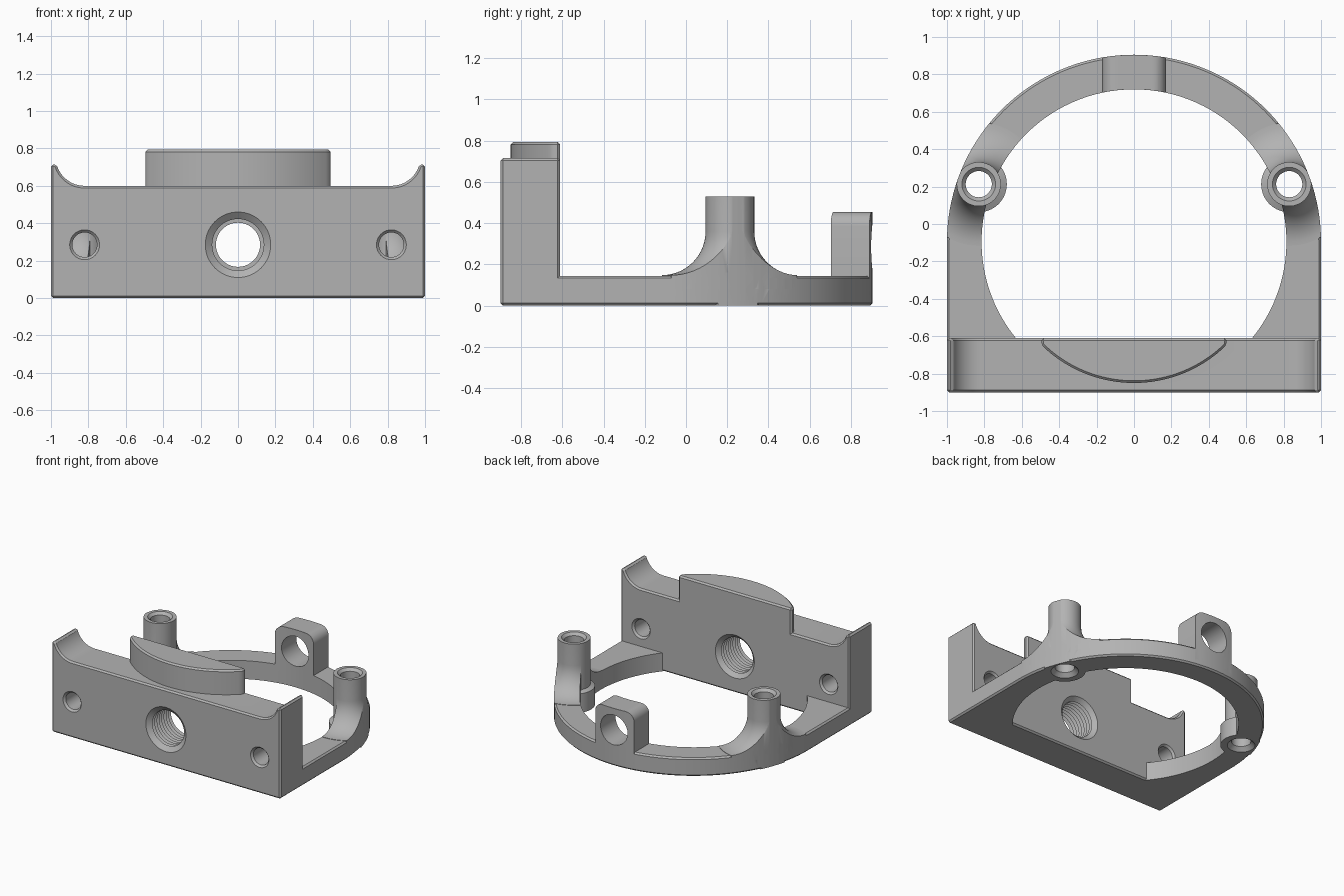
import bpy
import bmesh
from math import cos, sin, pi, radians
from mathutils import Matrix, Vector

cube = bpy.data.objects.get("Cube")
if cube:
    bpy.data.objects.remove(cube, do_unlink=True)

grey = bpy.data.materials.new("plain grey")
grey.use_nodes = True
COLOUR = (0.45, 0.45, 0.45, 1)
grey.diffuse_color = COLOUR
grey.node_tree.nodes["Principled BSDF"].inputs["Base Color"].default_value = COLOUR

RING_Y = -0.095     # centre of the ring
OUTER, INNER = 1.0, 0.815
BACK, FRONT = -0.61, -0.9
PLATE = 0.145
HOLE_Z = 0.285


def make(name, bm):
    bmesh.ops.recalc_face_normals(bm, faces=bm.faces)
    mesh = bpy.data.meshes.new(name)
    bm.to_mesh(mesh)
    bm.free()
    mesh.materials.append(grey)
    obj = bpy.data.objects.new(name, mesh)
    bpy.context.collection.objects.link(obj)
    return obj


def apply(obj, mod):
    bpy.context.view_layer.objects.active = obj
    bpy.ops.object.modifier_apply(modifier=mod.name)


def bevel(obj, width=0.012):
    mod = obj.modifiers.new("bevel", 'BEVEL')
    mod.width, mod.segments = width, 1
    mod.limit_method, mod.angle_limit = 'ANGLE', radians(35)
    apply(obj, mod)
    return obj


def boolean(obj, other, operation, keep=False):
    mod = obj.modifiers.new("boolean", 'BOOLEAN')
    mod.operation, mod.solver, mod.object = operation, 'EXACT', other
    apply(obj, mod)
    if not keep:
        bpy.data.objects.remove(other, do_unlink=True)


def arc(cx, cy, r, start, end, n):
    steps = [radians(start + (end - start) * i / n) for i in range(n + 1)]
    return [(cx + r * cos(a), cy + r * sin(a)) for a in steps]


def prism(name, outline, low, high, upright=False):
    """Extrude an outline along z, or along y when upright."""
    bm = bmesh.new()
    place = (lambda p: (p[0], low, p[1])) if upright else (lambda p: (p[0], p[1], low))
    face = bm.faces.new([bm.verts.new(place(p)) for p in outline])
    side = bmesh.ops.extrude_face_region(bm, geom=[face])
    step = Vector((0, high - low, 0)) if upright else Vector((0, 0, high - low))
    bmesh.ops.translate(bm, vec=step, verts=[v for v in side["geom"] if isinstance(v, bmesh.types.BMVert)])
    return make(name, bm)


def lathe(name, profile, matrix, n=64):
    """Spin (radius, height) points about z, closing both ends on the axis."""
    points = [(0, profile[0][1])] + profile + [(0, profile[-1][1])]
    bm = bmesh.new()
    verts = [bm.verts.new((r, 0, z)) for r, z in points]
    edges = [bm.edges.new(pair) for pair in zip(verts, verts[1:])]
    bmesh.ops.spin(bm, geom=verts + edges, cent=(0, 0, 0), axis=(0, 0, 1), angle=2 * pi, steps=n)
    bmesh.ops.remove_doubles(bm, verts=bm.verts, dist=0.0001)
    bm.transform(matrix)
    return make(name, bm)


def along_y(x, z):
    return Matrix.Translation((x, 0, z)) @ Matrix.Rotation(radians(-90), 4, 'X')


# Outline of the base and the tall clipping volumes made from it
outline = [(-OUTER, FRONT), (OUTER, FRONT)] + arc(0, RING_Y, OUTER, 0, 180, 72)
outer_clip = prism("outer_clip", outline, -0.2, 1)
ring_clip = prism("ring_clip", outline, -0.2, 1)
opening = [(INNER, -0.5), (INNER, 1.5)]
boolean(ring_clip, lathe("opening", opening, Matrix.Translation((0, RING_Y, 0)), 120), 'DIFFERENCE')

# Base ring
frame = bevel(prism("bracket_frame", outline, 0, PLATE))
boolean(frame, lathe("opening", opening, Matrix.Translation((0, RING_Y, 0)), 120), 'DIFFERENCE')

# Front wall with raised, scooped corners
right_scoop = arc(0.82, 0.755, 0.155, -90, -15, 12)
profile = [(-1, 0), (1, 0), (1, 0.715)] + right_scoop[::-1]
profile += [(-x, z) for x, z in right_scoop] + [(-1, 0.715)]
wall = bevel(prism("front_wall", profile, FRONT, BACK, upright=True))
boolean(frame, wall, 'UNION')

# Curved ledge on top of the wall
ledge = [(0.495, BACK), (-0.495, BACK)] + arc(0, -0.145, 0.705, 225.4, 314.6, 32)
boolean(frame, bevel(prism("curved_ledge", ledge, 0.5, 0.793)), 'UNION')

# Lug at the back of the ring
lug_shape = [(-0.17, 0.05), (0.17, 0.05)]
lug_shape += arc(0.1, 0.385, 0.07, 0, 90, 8) + arc(-0.1, 0.385, 0.07, 90, 180, 8)
lug = prism("rear_lug", lug_shape, 0.55, 1, upright=True)
boolean(lug, ring_clip, 'INTERSECT', keep=True)
boolean(frame, bevel(lug, 0.01), 'UNION')

# Posts with a foot collar and a flare that blends into the ring
for side in (-1, 1):
    spot = Matrix.Translation((side * 0.83, 0.213, 0))
    flare = [(0.33, 0.08)] + arc(0.33, 0.36, 0.212, 270, 180, 14) + [(0.11, 0.4)]
    flare = lathe("post_flare", flare, spot)
    boolean(flare, ring_clip, 'INTERSECT', keep=True)
    post = lathe("post", [(0.15, 0.0), (0.15, 0.15), (0.118, 0.165), (0.118, 0.53)], spot)
    boolean(post, outer_clip, 'INTERSECT', keep=True)
    boolean(frame, flare, 'UNION')
    boolean(frame, post, 'UNION')

# Bores through the posts, widened at both mouths
for side in (-1, 1):
    bore = [(0.1, -0.02), (0.1, 0.0), (0.07, 0.03), (0.07, 0.51), (0.09, 0.53), (0.09, 0.6)]
    boolean(frame, lathe("post_bore", bore, Matrix.Translation((side * 0.83, 0.213, 0)), 48), 'DIFFERENCE')

# Screw holes in the wall
for side in (-1, 1):
    screw = [(0.08, -1), (0.08, FRONT), (0.066, -0.885), (0.066, -0.625), (0.08, BACK), (0.08, -0.55)]
    boolean(frame, lathe("screw_hole", screw, along_y(side * 0.82, HOLE_Z), 40), 'DIFFERENCE')

# Threaded hole in the middle of the wall
TURNS = 8
thread = [(0.175, -1), (0.175, FRONT), (0.138, -0.87)]
for i in range(TURNS):
    y = -0.87 + 0.23 * i / TURNS
    thread += [(0.163, y + 0.014), (0.138, y + 0.0287)]
thread += [(0.17, BACK), (0.17, -0.5)]
boolean(frame, lathe("threaded_hole", thread, along_y(0, HOLE_Z)), 'DIFFERENCE')

# Plain hole in the lug
eye = [(0.118, 0.5), (0.118, 1.1)]
boolean(frame, lathe("lug_hole", eye, along_y(0, HOLE_Z)), 'DIFFERENCE')

for helper in (outer_clip, ring_clip):
    bpy.data.objects.remove(helper, do_unlink=True)

bpy.ops.object.select_all(action='DESELECT')
frame.select_set(True)
bpy.context.view_layer.objects.active = frame
bpy.ops.object.shade_smooth_by_angle(angle=radians(30))
